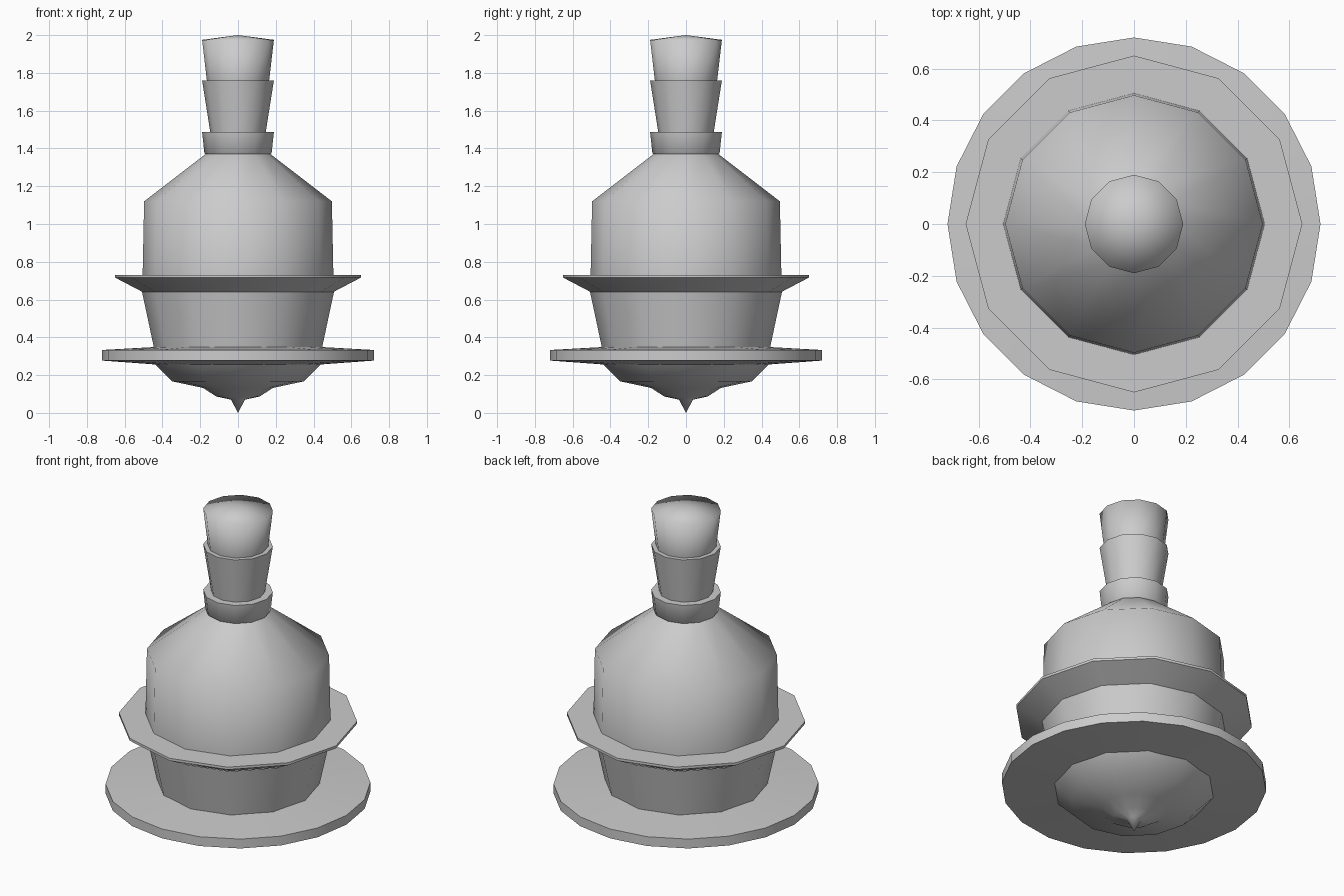
import bpy, bmesh
from math import cos, sin, pi, radians

if "Cube" in bpy.data.objects:
    bpy.data.objects.remove(bpy.data.objects["Cube"])


def lathe(name, profile, sides, angle):
    """Revolve (radius, z) points, listed bottom to top, about the z axis."""
    bm = bmesh.new()
    rings = []
    for r, z in profile:
        if r == 0:
            rings.append([bm.verts.new((0, 0, z))] * sides)
        else:
            rings.append([bm.verts.new((r * cos(2 * pi * i / sides), r * sin(2 * pi * i / sides), z))
                          for i in range(sides)])
    for a, b in zip(rings, rings[1:]):
        for i in range(sides):
            j = (i + 1) % sides
            bm.faces.new(dict.fromkeys((a[i], a[j], b[j], b[i])))
    bmesh.ops.recalc_face_normals(bm, faces=bm.faces)
    mesh = bpy.data.meshes.new(name)
    bm.to_mesh(mesh)
    bm.free()
    # Outward normals even on open skins: the first wall face must not point at the axis
    widest = max(mesh.polygons, key=lambda p: p.center.x)
    if widest.normal.x < -0.01:
        mesh.flip_normals()
    ob = bpy.data.objects.new(name, mesh)
    bpy.context.collection.objects.link(ob)
    bpy.ops.object.select_all(action='DESELECT')
    ob.select_set(True)
    bpy.context.view_layer.objects.active = ob
    bpy.ops.object.shade_smooth_by_angle(angle=radians(angle))
    return ob


# Pointed bowl under the plate
lathe("bottom_bowl", [(0, 0), (0.037, 0.07), (0.115, 0.087), (0.185, 0.132),
                      (0.348, 0.167), (0.44, 0.258)], 12, 60)

# Wide twenty-sided plate
lathe("plate", [(0.42, 0.255), (0.72, 0.277), (0.72, 0.333), (0.42, 0.35)], 20, 40)

# Tapered cup below the flange
lathe("lower_body", [(0.445, 0.345), (0.508, 0.64)], 12, 40)

# Flared flange
lathe("flange", [(0.505, 0.64), (0.65, 0.716), (0.65, 0.731), (0.50, 0.731)], 12, 40)

# Drum and sloping shoulder
lathe("upper_body", [(0.505, 0.73), (0.497, 1.12), (0.172, 1.37)], 12, 60)

# Three stacked flaring neck segments with a low domed cap
lathe("neck", [(0.172, 1.37), (0.178, 1.375), (0.19, 1.487), (0.147, 1.487), (0.19, 1.76),
               (0.165, 1.76), (0.19, 1.975), (0, 2.0)], 12, 89)
